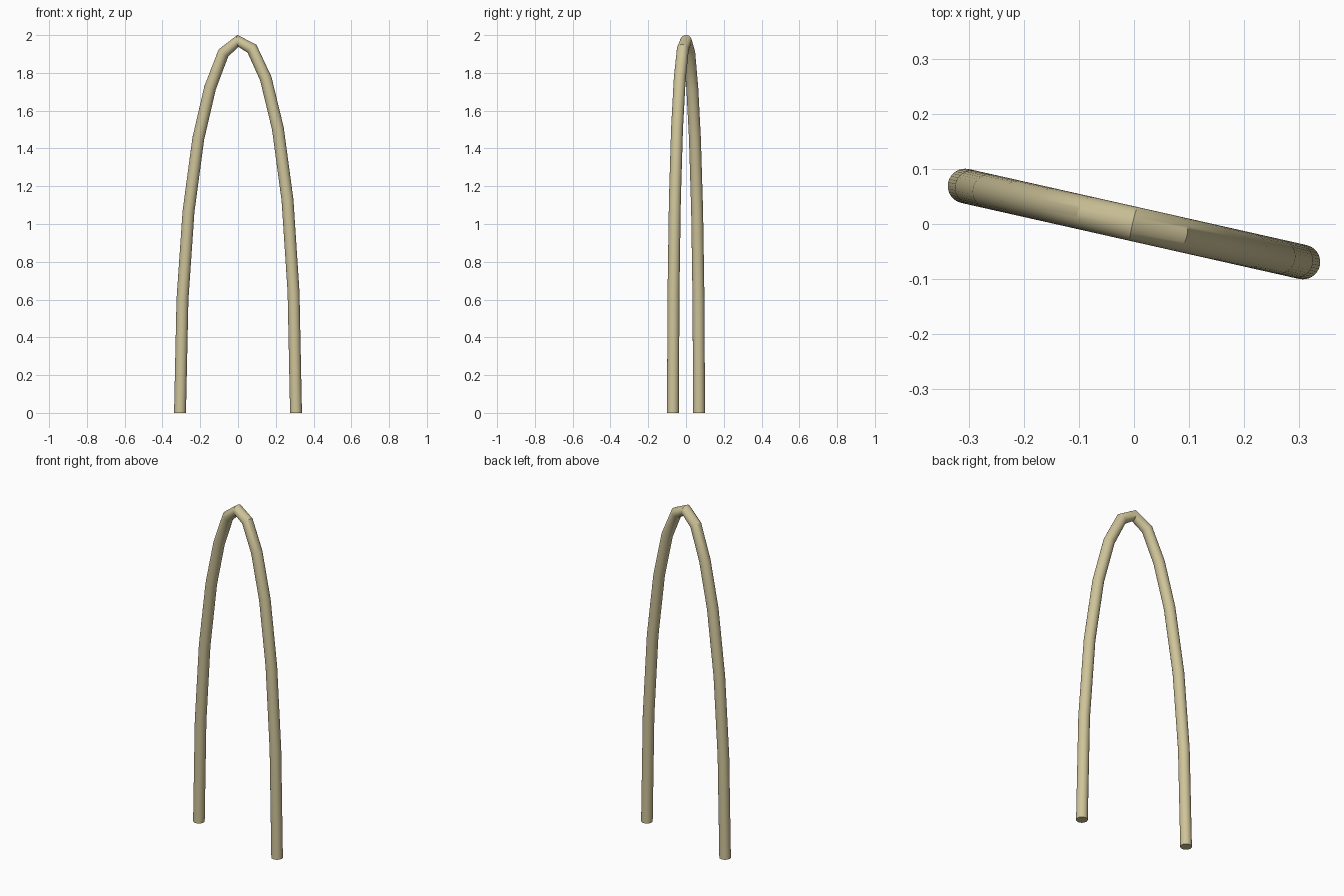
import bpy
from math import radians

if "Cube" in bpy.data.objects:
    bpy.data.objects.remove(bpy.data.objects["Cube"])

# Centre line of the arch: (x, z) from the left foot over the apex to the right foot
PATH = [(-.307, 0), (-.294, .60), (-.262, 1.066), (-.210, 1.453), (-.148, 1.72),
        (-.077, 1.906), (0, 1.969), (.074, 1.928), (.147, 1.77), (.211, 1.506),
        (.262, 1.127), (.294, .64), (.307, 0)]
SLANT = -.225   # y per unit of x: the arch plane is turned slightly about z
RADIUS = .0315

# Round tube swept along the centre line, with closed feet
data = bpy.data.curves.new("arch_tube", 'CURVE')
data.dimensions = '3D'
data.bevel_depth = RADIUS
data.bevel_resolution = 14
data.use_fill_caps = True
spline = data.splines.new('POLY')
spline.points.add(len(PATH) - 1)
for p, (x, z) in zip(spline.points, PATH):
    p.co = (x, x * SLANT, z, 1)
arch = bpy.data.objects.new("arch_tube", data)
bpy.context.collection.objects.link(arch)
bpy.context.view_layer.objects.active = arch
arch.select_set(True)
bpy.ops.object.convert(target='MESH')
arch = bpy.context.object

# Level the feet on the ground
for v in arch.data.vertices:
    if v.co.z < .05:
        v.co.z = 0

bpy.ops.object.shade_smooth_by_angle(angle=radians(30))

# Pale straw colour
mat = bpy.data.materials.new("straw")
mat.diffuse_color = (.62, .55, .32, 1)
mat.use_nodes = True
mat.node_tree.nodes["Principled BSDF"].inputs["Base Color"].default_value = mat.diffuse_color
arch.data.materials.clear()
arch.data.materials.append(mat)
